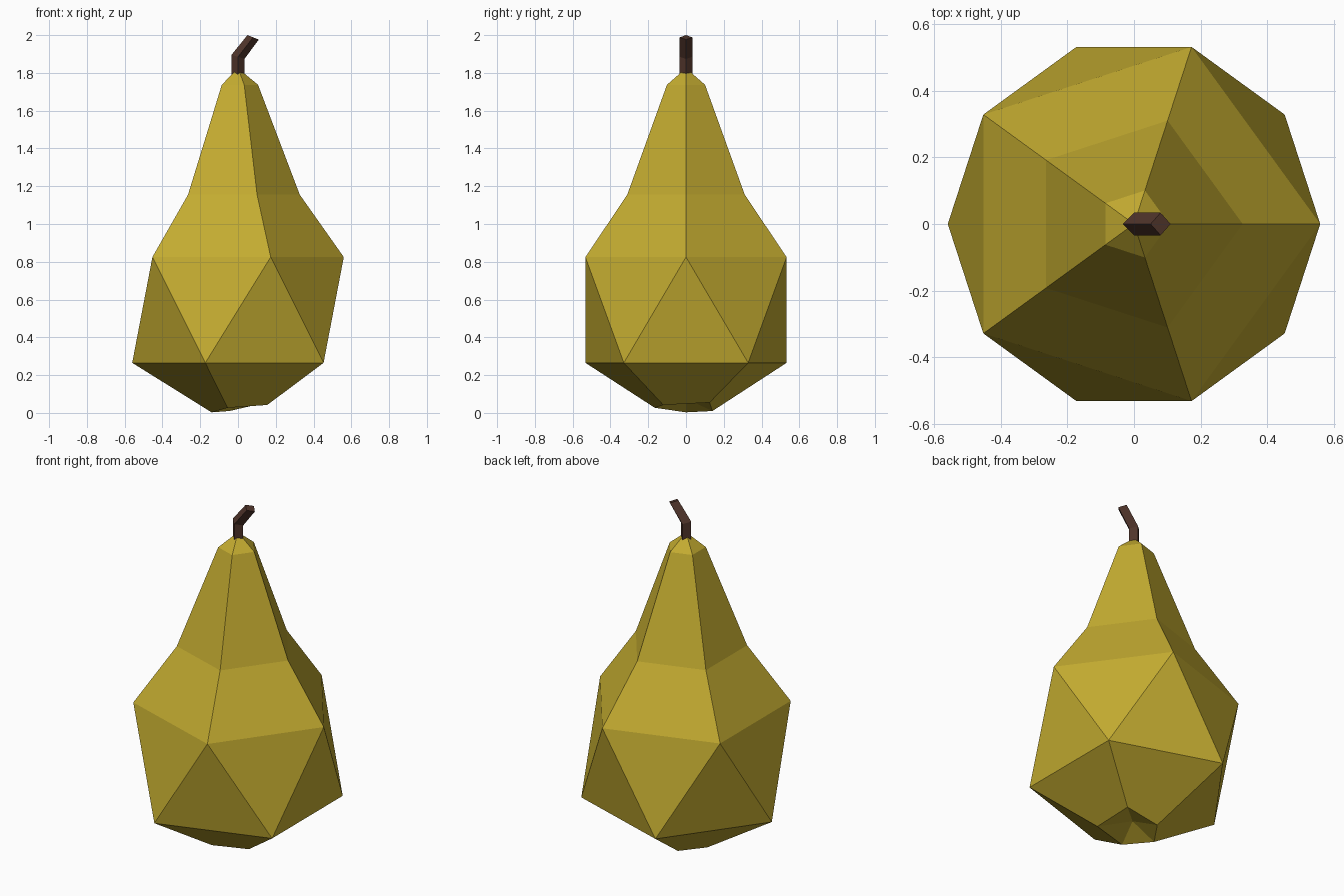
import bpy, bmesh
from math import cos, sin, radians

if "Cube" in bpy.data.objects:
    bpy.data.objects.remove(bpy.data.objects["Cube"])


def ring(radius, z, start, n=5):
    return [(radius * cos(radians(start + 360 * i / n)),
             radius * sin(radians(start + 360 * i / n)), z) for i in range(n)]


def finish(name, bm, color):
    bmesh.ops.recalc_face_normals(bm, faces=bm.faces)
    mesh = bpy.data.meshes.new(name)
    bm.to_mesh(mesh)
    bm.free()
    obj = bpy.data.objects.new(name, mesh)
    bpy.context.collection.objects.link(obj)
    mat = bpy.data.materials.new(name + "_material")
    mat.diffuse_color = color
    mat.use_nodes = True
    mat.node_tree.nodes["Principled BSDF"].inputs["Base Color"].default_value = mat.diffuse_color
    mesh.materials.append(mat)


def bridge(bm, a, b):
    n = len(a)
    for i in range(n):
        j = (i + 1) % n
        bm.faces.new((a[i], a[j], b[j], b[i]))


def fan(bm, loop, tip):
    for i in range(len(loop)):
        bm.faces.new((loop[i], loop[(i + 1) % len(loop)], tip))


# Pear body: five-sided rings, with a half-step twist at the belly
bm = bmesh.new()
base = [(0.15, 0.125, 0.055), (-0.045, 0.14, 0.01), (-0.14, 0, 0.003),
        (-0.055, -0.165, 0.027), (0.155, -0.12, 0.042)]
levels = [base, ring(0.56, 0.265, 36), ring(0.56, 0.825, 0),
          ring(0.327, 1.155, 0), ring(0.106, 1.737, 0)]
bottom, low, high, neck, crown = [[bm.verts.new(p) for p in lv] for lv in levels]
bridge(bm, bottom, low)
for i in range(5):
    j = (i + 1) % 5
    bm.faces.new((high[i], low[i], high[j]))
    bm.faces.new((low[i], low[j], high[j]))
bridge(bm, high, neck)
bridge(bm, neck, crown)
fan(bm, crown, bm.verts.new((0, 0, 1.825)))
# Dimple under the fruit
fan(bm, bottom, bm.verts.new((0.01, 0, 0.075)))
finish("pear_body", bm, (0.55, 0.41, 0.03, 1))

# Stem: square section turned on edge, bent towards +x
bm = bmesh.new()
w = 0.034
sections = []
for x, z, dx, dz in ((0, 1.79, w, 0), (0, 1.885, w, -0.011), (0.08, 1.988, 0.03, -0.012)):
    pts = [(x + dx, 0, z + dz), (x, w, z), (x - dx, 0, z - dz), (x, -w, z)]
    sections.append([bm.verts.new(p) for p in pts])
for a, b in zip(sections, sections[1:]):
    bridge(bm, a, b)
bm.faces.new(sections[0])
bm.faces.new(sections[-1])
finish("stem", bm, (0.08, 0.035, 0.024, 1))
